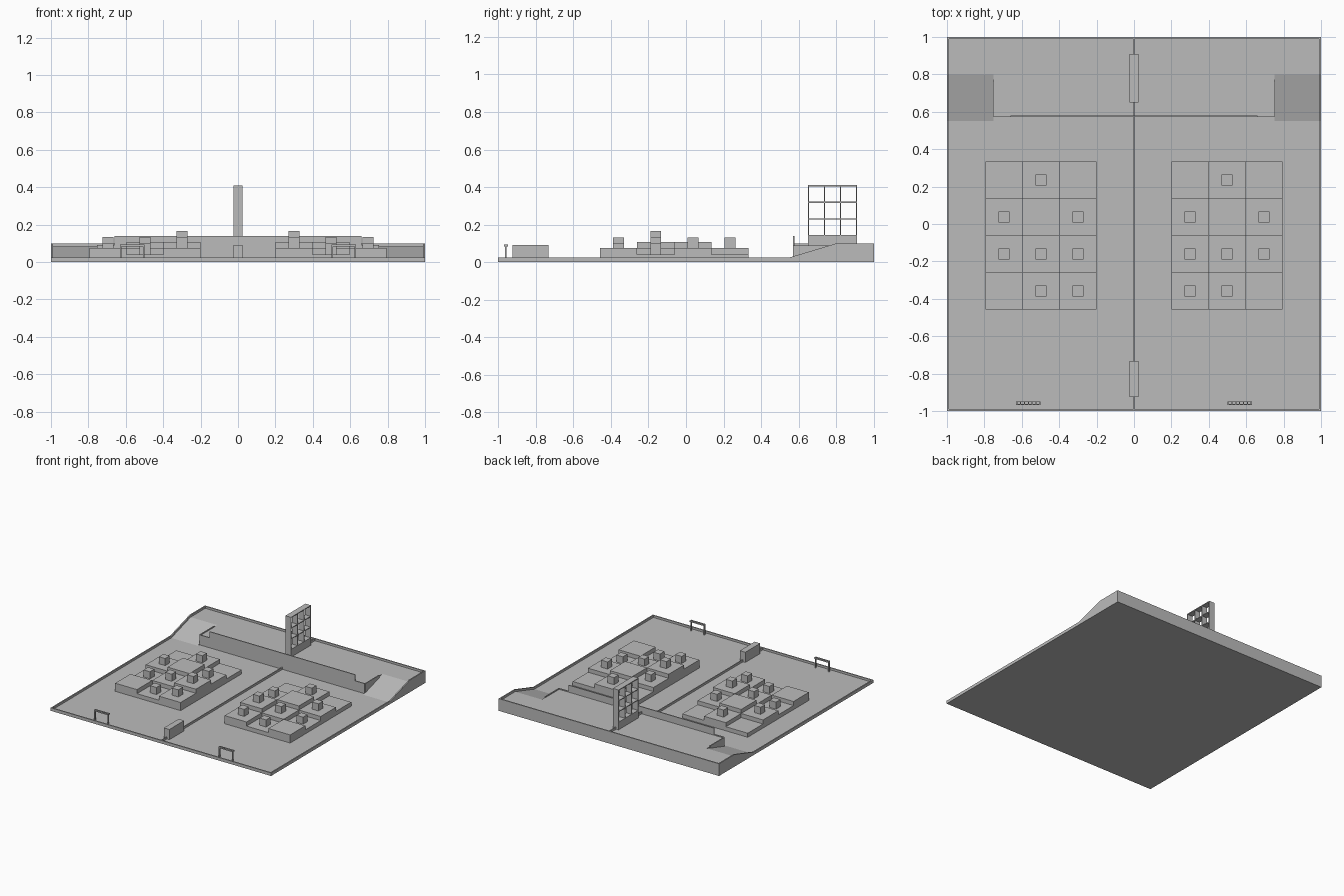
import bpy, bmesh

old = bpy.data.objects.get("Cube")
if old:
    bpy.data.objects.remove(old, do_unlink=True)

grey = bpy.data.materials.new("plain_grey")
grey.use_nodes = True
GREY = (0.5, 0.5, 0.5, 1)
grey.diffuse_color = GREY
grey.node_tree.nodes["Principled BSDF"].inputs["Base Color"].default_value = GREY

FLOOR, DECK, LIP, RIM = 0.008, 0.083, 0.017, 0.01
RAMP_START, RAMP_END = 0.55, 0.80
FENCE_Y, FENCE_X, FENCE_TOP = 0.575, 0.75, 0.09


def finish(name, bm):
    bmesh.ops.recalc_face_normals(bm, faces=bm.faces)
    mesh = bpy.data.meshes.new(name)
    bm.to_mesh(mesh)
    bm.free()
    mesh.materials.append(grey)
    obj = bpy.data.objects.new(name, mesh)
    bpy.context.collection.objects.link(obj)
    return obj


def add_box(bm, x0, x1, y0, y1, z0, z1):
    verts = bmesh.ops.create_cube(bm, size=1)["verts"]
    for v in verts:
        v.co = (x1 if v.co.x > 0 else x0,
                y1 if v.co.y > 0 else y0,
                z1 if v.co.z > 0 else z0)


def boxes(name, *extents):
    bm = bmesh.new()
    for e in extents:
        add_box(bm, *e)
    return finish(name, bm)


def side_profile(name, x0, x1, points):
    """Extrude a (y, z) outline along x."""
    bm = bmesh.new()
    face = bm.faces.new([bm.verts.new((x0, y, z)) for y, z in points])
    moved = bmesh.ops.extrude_face_region(bm, geom=[face])["geom"]
    for v in moved:
        if isinstance(v, bmesh.types.BMVert):
            v.co.x = x1
    return finish(name, bm)


def ground(lift):
    return [(-1, 0), (1, 0), (1, DECK + lift), (RAMP_END, DECK + lift),
            (RAMP_START, FLOOR + lift), (-1, FLOOR + lift)]


# Floor, raised deck and border
inner = 1 - RIM
boxes("floor", (-FENCE_X, FENCE_X, -inner, FENCE_Y, 0, FLOOR))
boxes("raised_deck", (-FENCE_X, FENCE_X, FENCE_Y, inner, 0, DECK))
boxes("front_border", (-inner, inner, -1, -inner, 0, FLOOR + LIP))
boxes("back_border", (-inner, inner, inner, 1, 0, DECK + LIP))

for side, word in ((1, "left"), (-1, "right")):
    side_profile(word + "_ramp", side * FENCE_X, side * inner, ground(0))
    side_profile(word + "_border", side * inner, side, ground(LIP))
    # Low fence that the ramp climbs up to meet
    x = side * FENCE_X
    boxes(word + "_ramp_fence",
          (x - 0.004, x + 0.004, FENCE_Y, 0.76, FLOOR, FENCE_TOP))

# Fence in front of the deck, taller in the middle
boxes("deck_fence_low", (-FENCE_X, FENCE_X, 0.571, 0.579, FLOOR, FENCE_TOP))
boxes("deck_fence_tall", (-0.66, 0.66, 0.571, 0.579, FENCE_TOP, 0.14))

# Centre divider and front box
boxes("centre_divider", (-0.004, 0.004, -inner, FENCE_Y, FLOOR, FLOOR + LIP),
      (-0.004, 0.004, FENCE_Y, inner, DECK, DECK + LIP))
boxes("front_box", (-0.025, 0.025, -0.925, -0.733, FLOOR, 0.092))

# Open three by three rack on the deck
Y0, Y1, Z0, Z1, BAR = 0.65, 0.91, 0.14, 0.41, 0.006
boxes("rack_base", (-0.025, 0.025, Y0, Y1, DECK, Z0))
bars = []
for i in range(4):
    y = Y0 + (Y1 - Y0 - BAR) * i / 3
    z = Z0 + (Z1 - Z0 - BAR) * i / 3
    bars.append((-0.025, 0.025, y, y + BAR, Z0, Z1))
    bars.append((-0.025, 0.025, Y0, Y1, z, z + BAR))
boxes("rack_grid", *bars)

# Stepped blocks: rows front to back, columns from the centre outward
LEVELS = ("212", "321", "232", "121")
CUBES = ("110", "111", "101", "010")
CELL, HALF = 0.198, 0.029
for side, word in ((1, "left"), (-1, "right")):
    for r in range(4):
        for c in range(3):
            cx = side * (0.2 + CELL * (c + 0.5))
            cy = -0.458 + CELL * (r + 0.5)
            top = FLOOR + int(LEVELS[r][c]) / 30
            h = CELL / 2
            boxes(word + "_step_block",
                  (cx - h, cx + h, cy - h, cy + h, FLOOR, top))
            if CUBES[r][c] == "1":
                boxes(word + "_cube", (cx - HALF, cx + HALF, cy - HALF,
                                       cy + HALF, top, top + 2 * HALF))

    # Small stand near the front border, with a slotted top rail
    a, b = 0.5, 0.63
    parts = [(a, a + 0.008, -0.965, -0.955, FLOOR, 0.094),
             (b - 0.008, b, -0.965, -0.955, FLOOR, 0.094),
             (a, b, -0.968, -0.963, 0.084, 0.094),
             (a, b, -0.953, -0.948, 0.084, 0.094)]
    for i in range(7):
        x = a + (b - a - 0.006) * i / 6
        parts.append((x, x + 0.006, -0.967, -0.949, 0.084, 0.094))
    boxes(word + "_stand", *[(side * p[0], side * p[1], *p[2:]) for p in parts])
